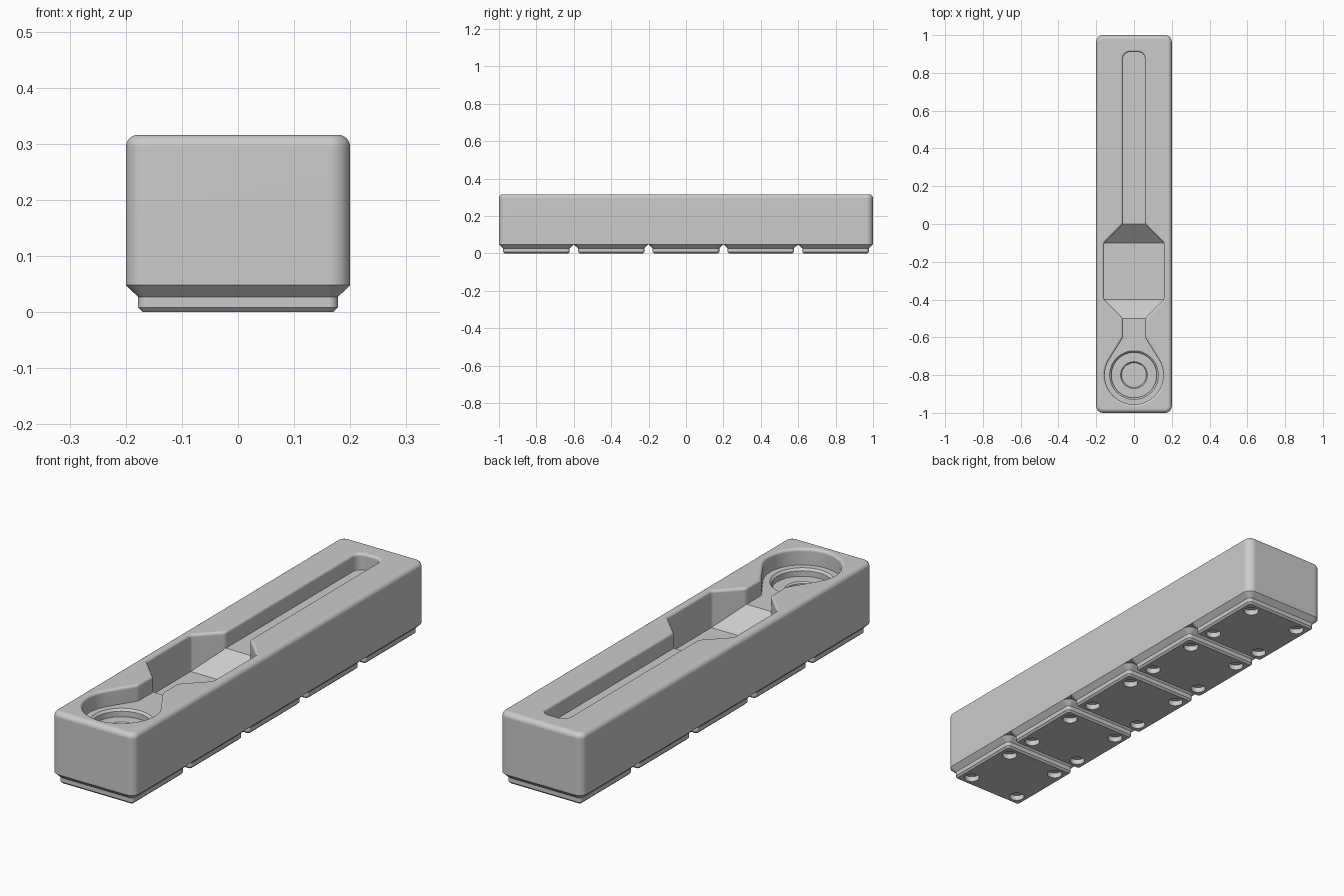
import bpy, bmesh
from math import sin, cos, tan, pi, atan2, acos, hypot
from mathutils import Vector

if "Cube" in bpy.data.objects:
    bpy.data.objects.remove(bpy.data.objects["Cube"])

grey = bpy.data.materials.new("light_grey_plastic")
grey.use_nodes = True
grey.diffuse_color = (0.6, 0.6, 0.6, 1)
grey.node_tree.nodes["Principled BSDF"].inputs["Base Color"].default_value = (0.6, 0.6, 0.6, 1)

TOP, UNDER = 0.316, 0.048        # body top and underside
SEAT, POCKET = 0.245, 0.155      # shallow and deep recess floors


def round_corner(a, b, c, r, n=8):
    """Points of an arc of radius r that replaces corner b."""
    a, b, c = Vector(a), Vector(b), Vector(c)
    u, v = (a - b).normalized(), (c - b).normalized()
    half = u.angle(v) / 2
    centre = b + (u + v).normalized() * r / sin(half)
    s, e = b + u * r / tan(half) - centre, b + v * r / tan(half) - centre
    return [centre + s.lerp(e, i / n).normalized() * r for i in range(n + 1)]


def rounded_rect(hx, hy, r):
    p = [(hx, hy), (hx, -hy), (-hx, -hy), (-hx, hy)]
    return [q for i in range(4) for q in round_corner(p[i - 1], p[i], p[(i + 1) % 4], r)]


def circle(r, n=64):
    return [Vector((r * cos(2 * pi * i / n), r * sin(2 * pi * i / n))) for i in range(n)]


def grow(points, d):
    """Offset a clockwise outline outward."""
    out = []
    for i, p in enumerate(points):
        before = (p - points[i - 1]).normalized()
        after = (points[(i + 1) % len(points)] - p).normalized()
        t = (before + after).normalized()
        out.append(p + Vector((-t.y, t.x)) * d)
    return out


def loft(name, rings, origin=(0, 0)):
    """Closed solid through a stack of (outline, z) rings."""
    bm = bmesh.new()
    loops = [[bm.verts.new((p.x + origin[0], p.y + origin[1], z)) for p in pts]
             for pts, z in rings]
    n = len(loops[0])
    for lo, hi in zip(loops, loops[1:]):
        for i in range(n):
            j = (i + 1) % n
            bm.faces.new((lo[i], lo[j], hi[j], hi[i]))
    bm.faces.new(loops[0])
    bm.faces.new(loops[-1])
    return finish(name, bm)


def finish(name, bm):
    bmesh.ops.recalc_face_normals(bm, faces=bm.faces)
    mesh = bpy.data.meshes.new(name)
    bm.to_mesh(mesh)
    bm.free()
    mesh.materials.append(grey)
    obj = bpy.data.objects.new(name, mesh)
    bpy.context.collection.objects.link(obj)
    return obj


def activate(obj):
    bpy.ops.object.select_all(action="DESELECT")
    obj.select_set(True)
    bpy.context.view_layer.objects.active = obj


def cut(target, cutter):
    activate(target)
    mod = target.modifiers.new("cut", "BOOLEAN")
    mod.operation, mod.solver, mod.object = "DIFFERENCE", "EXACT", cutter
    bpy.ops.object.modifier_apply(modifier=mod.name)
    bpy.data.objects.remove(cutter)


def smooth(obj):
    activate(obj)
    bpy.ops.object.shade_smooth_by_angle(angle=0.52)
    mod = obj.modifiers.new("flat_face_normals", "WEIGHTED_NORMAL")
    mod.keep_sharp = True


# Body with rounded corners and a filleted top edge
F = 0.022
rings = [(rounded_rect(0.2, 1, 0.036), UNDER)]
for k in range(7):
    a = k / 6 * pi / 2
    d = F * (1 - cos(a))
    rings.append((rounded_rect(0.2 - d, 1 - d, 0.036 - d), TOP - F + F * sin(a)))
body = loft("body", rings)

# Recess outline: slot, wide pocket, neck and round seat
W, P, R, CY = 0.058, 0.158, 0.155, -0.8
tangent = atan2(-0.6 - CY, W) - acos(R / hypot(W, -0.6 - CY))
path = [(0, 0.91), (W, 0.91), (W, 0), (P, -0.1), (P, -0.4), (W, -0.5), (W, -0.6),
        (R * cos(tangent), CY + R * sin(tangent))]
half = []
for i, r in enumerate((0.035, 0.03, 0.02, 0.02, 0.03, 0.03)):
    half += round_corner(path[i], path[i + 1], path[i + 2], r)
for i in range(32):
    a = tangent + (-pi / 2 - tangent) * i / 32
    half.append(Vector((R * cos(a), CY + R * sin(a))))
outline = half + [Vector((0, CY - R))] + [Vector((-p.x, p.y)) for p in reversed(half)]

# Recess cutter with a rounded rim that flares at the top
E = 0.012
rings = [(outline, 0.1)]
for k in range(6):
    a = k / 5 * pi / 2
    rings.append((grow(outline, E * (1 - cos(a))), TOP - E + E * sin(a)))
rings.append((grow(outline, E), TOP + 0.05))
recess = loft("recess_cutter", rings)

# Stepped floor with two ramps shapes the underside of the cutter
bm = bmesh.new()
profile = [(1.1, 0.05), (1.1, SEAT), (0, SEAT), (-0.1, POCKET),
           (-0.4, POCKET), (-0.5, SEAT), (-1.1, SEAT), (-1.1, 0.05)]
face = bm.faces.new([bm.verts.new((-0.3, y, z)) for y, z in profile])
side = bmesh.ops.extrude_face_region(bm, geom=[face])["geom"]
bmesh.ops.translate(bm, vec=(0.6, 0, 0),
                    verts=[v for v in side if isinstance(v, bmesh.types.BMVert)])
cut(recess, finish("floor_steps", bm))
cut(body, recess)

# Stepped round bores in the seat
bores = [(0.065, 0.175), (0.065, 0.206), (0.071, 0.212), (0.12, 0.212),
         (0.12, 0.236), (0.129, SEAT), (0.129, SEAT + 0.01)]
cut(body, loft("bore_cutter", [(circle(r), z) for r, z in bores], (0, CY)))
smooth(body)

# Five stepped feet, each with four round holes underneath
for i in range(5):
    y = 0.4 * (i - 2)
    foot = loft(f"foot_{i + 1}", [
        (rounded_rect(0.17, 0.17, 0.008), 0),
        (rounded_rect(0.178, 0.178, 0.016), 0.008),
        (rounded_rect(0.178, 0.178, 0.016), 0.027),
        (rounded_rect(0.2, 0.2, 0.036), UNDER)], (0, y))
    for sx in (-1, 1):
        for sy in (-1, 1):
            hole = [(circle(0.031, 32), z) for z in (-0.02, 0.023)]
            cut(foot, loft("hole_cutter", hole, (0.125 * sx, y + 0.125 * sy)))
    smooth(foot)
